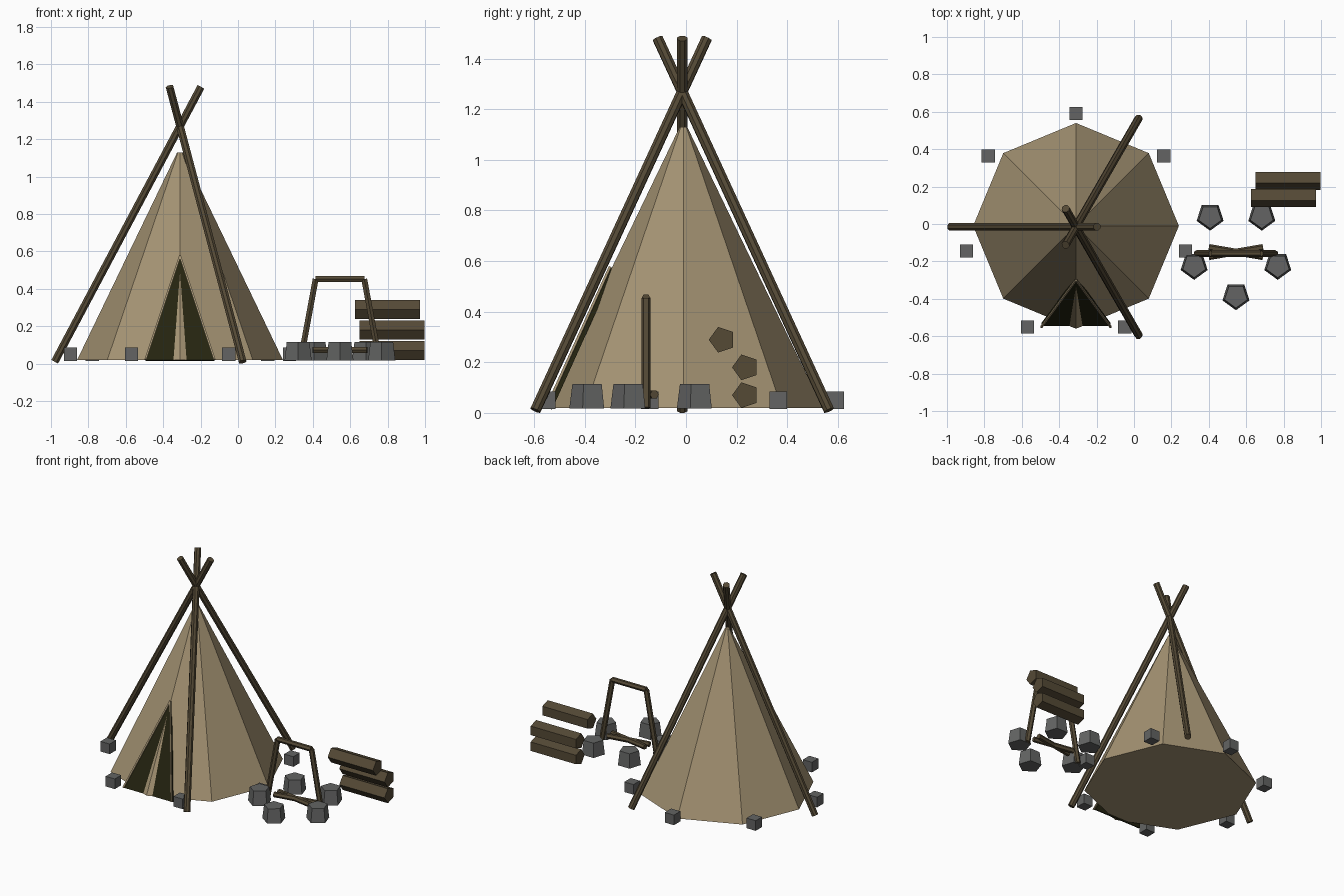
import bpy, bmesh, math
from mathutils import Vector, Matrix

if "Cube" in bpy.data.objects:
    bpy.data.objects.remove(bpy.data.objects["Cube"])


def material(name, rgb):
    m = bpy.data.materials.new(name)
    m.diffuse_color = (*rgb, 1)
    m.use_nodes = True
    m.node_tree.nodes["Principled BSDF"].inputs["Base Color"].default_value = m.diffuse_color
    return m


CANVAS = material("tan canvas", (0.37, 0.29, 0.17))
WOOD = material("brown wood", (0.089, 0.067, 0.036))
STONE = material("grey stone", (0.125, 0.127, 0.125))
DARK = material("dark opening", (0.018, 0.017, 0.005))


def finish(bm, name, mat):
    bmesh.ops.recalc_face_normals(bm, faces=bm.faces)
    me = bpy.data.meshes.new(name)
    bm.to_mesh(me)
    bm.free()
    me.materials.append(mat)
    ob = bpy.data.objects.new(name, me)
    bpy.context.collection.objects.link(ob)
    return ob


def loft(name, mat, rings):
    """Closed solid joining two rings with the same number of points."""
    bm = bmesh.new()
    a, b = [[bm.verts.new(p) for p in ring] for ring in rings]
    n = len(a)
    bm.faces.new(a[::-1])
    bm.faces.new(b)
    for i in range(n):
        j = (i + 1) % n
        bm.faces.new((a[i], a[j], b[j], b[i]))
    return finish(bm, name, mat)


def frustum(name, mat, x, y, z0, z1, r0, r1, sides, start):
    angles = [math.radians(start + 360 * i / sides) for i in range(sides)]
    loft(name, mat, [[(x + r * math.cos(t), y + r * math.sin(t), z) for t in angles]
                     for z, r in ((z0, r0), (z1, r1))])


def rod(name, mat, p, q, r, sides=8):
    p, q = Vector(p), Vector(q)
    d = (q - p).normalized()
    u = d.cross(Vector((0, 1, 0)))
    if u.length < 0.1:
        u = d.cross(Vector((1, 0, 0)))
    u.normalize()
    v = d.cross(u)
    ring = [r * (math.cos(t) * u + math.sin(t) * v)
            for t in (2 * math.pi * (i + 0.5) / sides for i in range(sides))]
    loft(name, mat, [[p + o for o in ring], [q + o for o in ring]])


TX, TY = -0.31, -0.01

# Tent canvas
frustum("tent_canvas", CANVAS, TX, TY, 0.02, 1.13, 0.55, 0.015, 8, 0)

# Three crossing tent poles
for k in range(3):
    turn = Matrix.Rotation(math.radians(120 * k), 3, 'Z')
    c = Vector((TX, TY - 0.005, 0))
    rod(f"tent_pole_{k}", WOOD, c + turn @ Vector((-0.67, 0, 0.01)),
        c + turn @ Vector((0.112, 0, 1.48)), 0.022)

# Door opening panel, pierced by the front ridge of the canvas
front = [Vector((TX - 0.185, -0.5455, 0.02)), Vector((TX + 0.185, -0.5455, 0.02)),
         Vector((TX, -0.295, 0.575))]
back = Vector((0, 0.016, -0.007))
loft("door_opening", DARK, [front, [p + back for p in front]])

# Thin canvas edging on both sides of the door
lift = Vector((0, -0.005, 0.002))
for side in (0, 1):
    rod(f"door_edge_{side}", CANVAS, front[side] + lift, front[2] + lift, 0.007, 4)

# Small blocks weighing down the tent
for k in range(7):
    t = math.radians(90 + 360 * k / 7)
    frustum(f"tent_weight_{k}", STONE, TX + 0.6 * math.cos(t), TY + 0.6 * math.sin(t),
            0.015, 0.085, 0.0495, 0.0495, 4, 45)

# Fire ring stones
FX, FY = 0.545, -0.15
for k in range(5):
    t = math.radians(-90 + 72 * k)
    frustum(f"fire_stone_{k}", STONE, FX + 0.235 * math.cos(t), FY + 0.235 * math.sin(t),
            0.018, 0.115, 0.076, 0.064, 5, -90)

# Cooking frame and crossed firewood
for s in (-1, 1):
    rod(f"spit_post_{s}", WOOD, (FX + 0.21 * s, FY - 0.008, 0.02),
        (FX + 0.13 * s, FY - 0.008, 0.452), 0.018, 6)
    rod(f"fire_stick_{s}", WOOD, (FX - 0.145, FY - 0.025 * s, 0.072),
        (FX + 0.145, FY + 0.025 * s, 0.072), 0.018, 6)
rod("spit_bar", WOOD, (FX - 0.13, FY - 0.008, 0.453), (FX + 0.13, FY - 0.008, 0.453), 0.018, 6)

# Stacked five-sided logs
for k, (x, y, z) in enumerate([(0.65, 0.235, 0.07), (0.65, 0.235, 0.18), (0.625, 0.143, 0.289)]):
    ring = [(y + 0.053 * math.cos(t), z + 0.053 * math.sin(t))
            for t in (math.radians(180 + 72 * i) for i in range(5))]
    loft(f"log_{k}", WOOD, [[(x + dx, a, b) for a, b in ring] for dx in (0, 0.347)])
